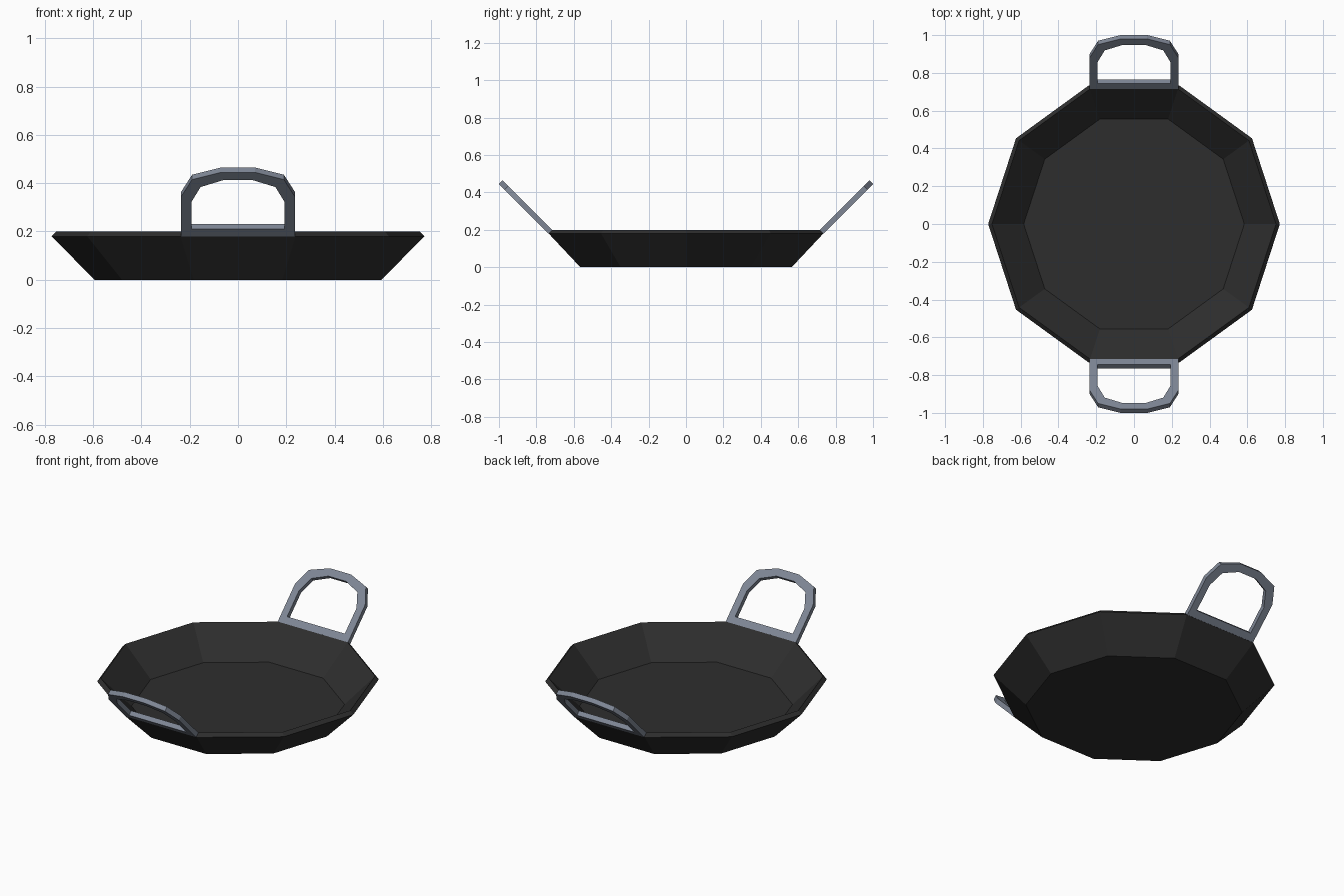
import bpy, bmesh, math

if "Cube" in bpy.data.objects:
    bpy.data.objects.remove(bpy.data.objects["Cube"])


def material(name, rgb):
    m = bpy.data.materials.new(name)
    m.diffuse_color = (*rgb, 1)
    m.use_nodes = True
    m.node_tree.nodes["Principled BSDF"].inputs["Base Color"].default_value = m.diffuse_color
    return m


IRON = material("dark iron", (0.027, 0.027, 0.027))
STEEL = material("grey steel", (0.21, 0.24, 0.30))


def finish(bm, name, mat):
    bmesh.ops.recalc_face_normals(bm, faces=bm.faces)
    me = bpy.data.meshes.new(name)
    bm.to_mesh(me)
    bm.free()
    me.materials.append(mat)
    ob = bpy.data.objects.new(name, me)
    bpy.context.collection.objects.link(ob)
    return ob


def bridge(bm, a, b):
    n = len(a)
    for i in range(n):
        j = (i + 1) % n
        bm.faces.new((a[i], a[j], b[j], b[i]))


# Pan: ten-sided dish, (radius, height) from under the base, over the rim, to the inner floor
SIDES = 10
PROFILE = [(0.594, 0), (0.772, 0.18), (0.752, 0.2), (0.584, 0.03)]
bm = bmesh.new()
rings = [[bm.verts.new((r * math.cos(math.tau * i / SIDES),
                        r * math.sin(math.tau * i / SIDES), z))
          for i in range(SIDES)] for r, z in PROFILE]
for a, b in zip(rings, rings[1:]):
    bridge(bm, a, b)
bm.faces.new(rings[0])
bm.faces.new(rings[-1])
finish(bm, "pan", IRON)

# Handles: flat arched loops rising outward at 45 degrees from the rim
# Half outlines as (x, rise along the slope)
OUTER = [(0.235, 0), (0.235, 0.165), (0.19, 0.235), (0.07, 0.265)]
INNER = [(0.193, 0.03), (0.193, 0.142), (0.155, 0.204), (0.06, 0.233)]


def handle(name, side):
    bm = bmesh.new()

    def loop(half, lift):
        outline = half + [(-x, s) for x, s in reversed(half)]
        return [bm.verts.new((x, side * (0.735 + s - lift), 0.18 + s + lift))
                for x, s in outline]

    loops = [loop(OUTER, 0), loop(OUTER, 0.02), loop(INNER, 0.02), loop(INNER, 0)]
    for i in range(4):
        bridge(bm, loops[i], loops[(i + 1) % 4])
    finish(bm, name, STEEL)


handle("front_handle", -1)
handle("back_handle", 1)
